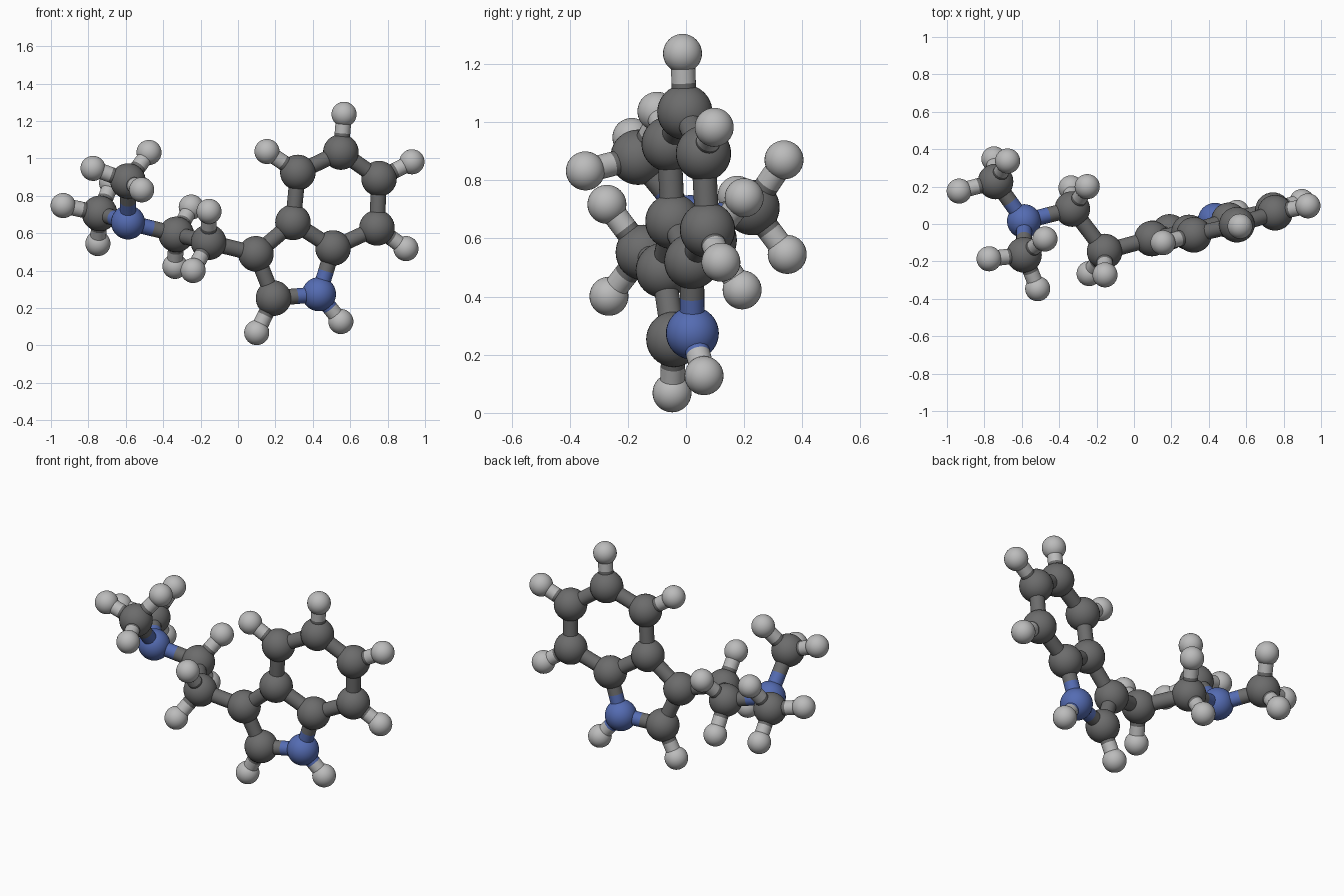
import bpy
from mathutils import Vector

if "Cube" in bpy.data.objects:
    bpy.data.objects.remove(bpy.data.objects["Cube"])

BOND_RADIUS = 0.042
RADIUS = {"carbon": 0.095, "nitrogen": 0.091, "hydrogen": 0.067}
COLOUR = {"carbon": (0.15, 0.15, 0.15, 1),
          "nitrogen": (0.09, 0.15, 0.45, 1),
          "hydrogen": (0.5, 0.5, 0.5, 1)}

# Atom centres
carbons = [
    # fused five- and six-membered rings
    (0.096, -0.078, 0.49), (0.19, -0.042, 0.253), (0.508, 0.02, 0.521),
    (0.294, -0.045, 0.658), (0.32, -0.058, 0.925), (0.55, -0.004, 1.034),
    (0.754, 0.06, 0.892), (0.743, 0.074, 0.629),
    # side chain and two end groups
    (-0.157, -0.147, 0.552), (-0.33, 0.08, 0.594),
    (-0.74, 0.227, 0.706), (-0.588, -0.165, 0.879)]
nitrogens = [(0.433, 0.022, 0.274), (-0.588, 0.015, 0.658)]
hydrogens = [
    # around the rings
    (0.155, -0.1, 1.037), (0.567, -0.012, 1.236), (0.93, 0.097, 0.982),
    (0.898, 0.12, 0.518), (0.55, 0.062, 0.128), (0.1, -0.048, 0.069),
    # on the chain
    (-0.155, -0.272, 0.717), (-0.24, -0.265, 0.401),
    (-0.25, 0.2, 0.74), (-0.337, 0.193, 0.423),
    # on the end groups
    (-0.935, 0.176, 0.748), (-0.749, 0.348, 0.545), (-0.676, 0.337, 0.87),
    (-0.775, -0.186, 0.947), (-0.476, -0.08, 1.032), (-0.515, -0.346, 0.832)]


def make_material(kind):
    mat = bpy.data.materials.new(kind + "_colour")
    mat.diffuse_color = COLOUR[kind]
    mat.use_nodes = True
    mat.node_tree.nodes["Principled BSDF"].inputs["Base Color"].default_value = mat.diffuse_color
    return mat


materials = {kind: make_material(kind) for kind in RADIUS}


def finish(name, kind):
    ob = bpy.context.object
    ob.name = name
    ob.data.materials.append(materials[kind])
    bpy.ops.object.shade_smooth_by_angle()


def atom(kind, pos):
    bpy.ops.mesh.primitive_uv_sphere_add(segments=32, ring_count=20,
                                         radius=RADIUS[kind], location=pos)
    finish(kind + "_atom", kind)


def half_bond(kind, a, b):
    d = b - a
    bpy.ops.mesh.primitive_cylinder_add(vertices=24, radius=BOND_RADIUS,
                                        depth=d.length, location=(a + b) / 2,
                                        rotation=d.to_track_quat('Z', 'Y').to_euler())
    finish(kind + "_bond_half", kind)


def bond(first, second):
    (kind_a, a), (kind_b, b) = first, second
    mid = (a + b) / 2
    half_bond(kind_a, a, mid)
    half_bond(kind_b, b, mid)


heavy = [("carbon", Vector(p)) for p in carbons]
heavy += [("nitrogen", Vector(p)) for p in nitrogens]
light = [("hydrogen", Vector(p)) for p in hydrogens]

# Atoms
for kind, pos in heavy + light:
    atom(kind, pos)

# Bonds between neighbouring heavy atoms
for i, first in enumerate(heavy):
    for second in heavy[i + 1:]:
        if (first[1] - second[1]).length < 0.34:
            bond(first, second)

# Each hydrogen is bonded to its nearest heavy atom
for h in light:
    bond(h, min(heavy, key=lambda other: (other[1] - h[1]).length))
